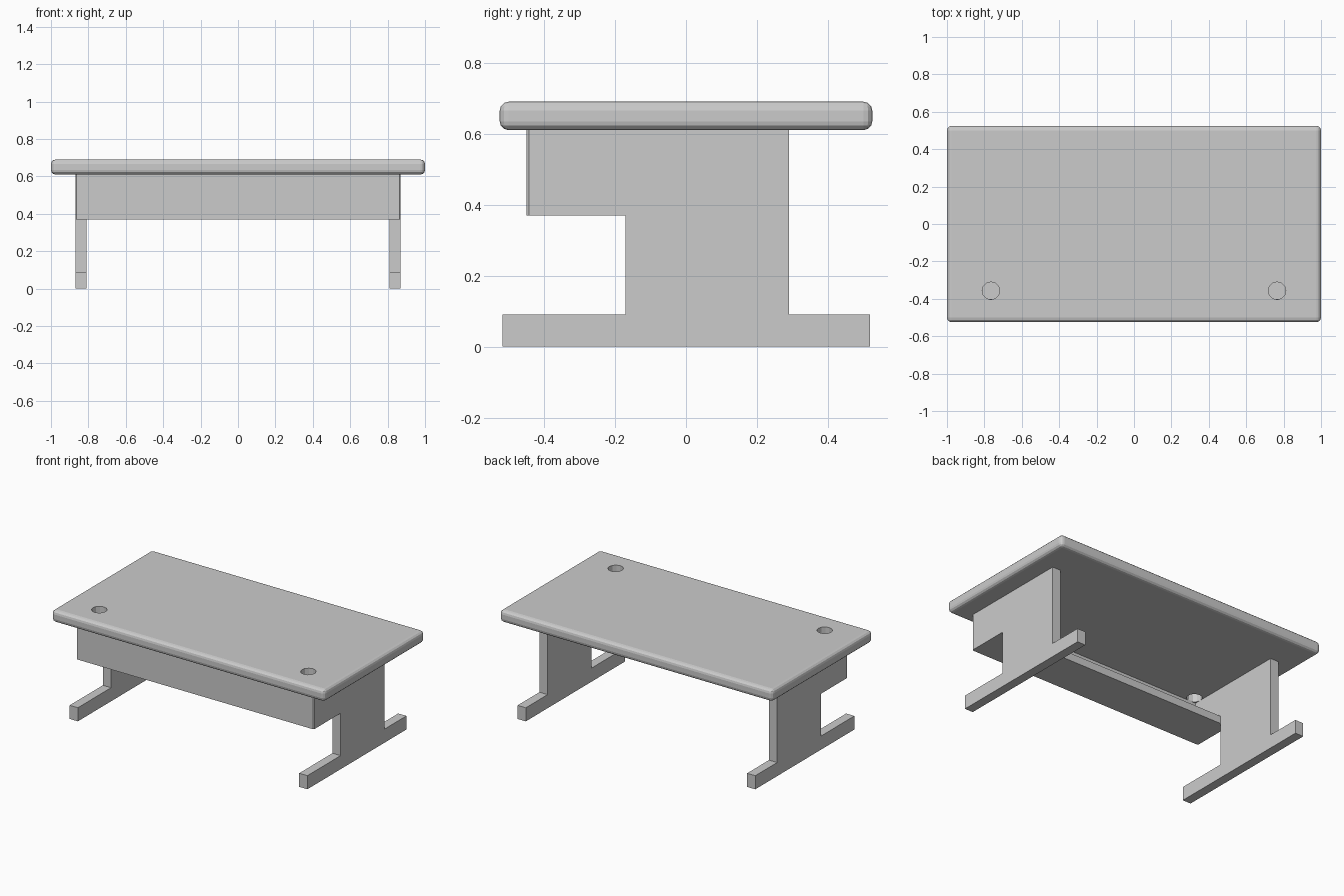
import bpy, bmesh

if "Cube" in bpy.data.objects:
    bpy.data.objects.remove(bpy.data.objects["Cube"])


def box(name, lo, hi):
    bm = bmesh.new()
    bmesh.ops.create_cube(bm, size=1)
    for v in bm.verts:
        v.co = [(a + b) / 2 + c * (b - a) for a, b, c in zip(lo, hi, v.co)]
    me = bpy.data.meshes.new(name)
    bm.to_mesh(me)
    bm.free()
    ob = bpy.data.objects.new(name, me)
    bpy.context.collection.objects.link(ob)
    return ob


def side_frame(name, x0, x1):
    # foot, column and forward arm as one extruded profile
    profile = [(-.517, 0), (.518, 0), (.518, .09), (.29, .09), (.29, .615), (-.443, .615),
               (-.443, .37), (-.17, .37), (-.17, .09), (-.517, .09)]
    bm = bmesh.new()
    face = bm.faces.new([bm.verts.new((x0, y, z)) for y, z in profile])
    ext = bmesh.ops.extrude_face_region(bm, geom=[face])
    moved = [g for g in ext["geom"] if isinstance(g, bmesh.types.BMVert)]
    bmesh.ops.translate(bm, verts=moved, vec=(x1 - x0, 0, 0))
    bmesh.ops.recalc_face_normals(bm, faces=bm.faces)
    me = bpy.data.meshes.new(name)
    bm.to_mesh(me)
    bm.free()
    ob = bpy.data.objects.new(name, me)
    bpy.context.collection.objects.link(ob)


# Side frames
side_frame("left_side_frame", -.87, -.81)
side_frame("right_side_frame", .81, .87)

# Front panel with slightly softened outer corners
panel = box("front_panel", (-.87, -.45, .37), (.87, -.40, .615))
bm = bmesh.new()
bm.from_mesh(panel.data)
corners = [e for e in bm.edges if all(v.co.y < -.44 for v in e.verts)
           and abs(e.verts[0].co.z - e.verts[1].co.z) > .1]
bmesh.ops.bevel(bm, geom=corners, offset=.007, segments=1, affect='EDGES')
bm.to_mesh(panel.data)
bm.free()

# Cable tray floor behind the front panel
box("tray_floor", (-.81, -.40, .37), (.81, -.17, .42))

# Rounded table top
top = box("table_top", (-1, -.525, .61), (1, .525, .69))
bev = top.modifiers.new("rounding", 'BEVEL')
bev.width = .025
bev.segments = 3

# Cable holes near the front corners
for s in (-1, 1):
    bpy.ops.mesh.primitive_cylinder_add(vertices=12, radius=.047, depth=.3,
                                        location=(s * .765, -.357, .65))
    cutter = bpy.context.object
    cutter.name = "hole_cutter"
    cutter.hide_render = True
    cutter.hide_set(True)
    cut = top.modifiers.new("hole", 'BOOLEAN')
    cut.object = cutter
    cut.operation = 'DIFFERENCE'
    cut.solver = 'EXACT'
